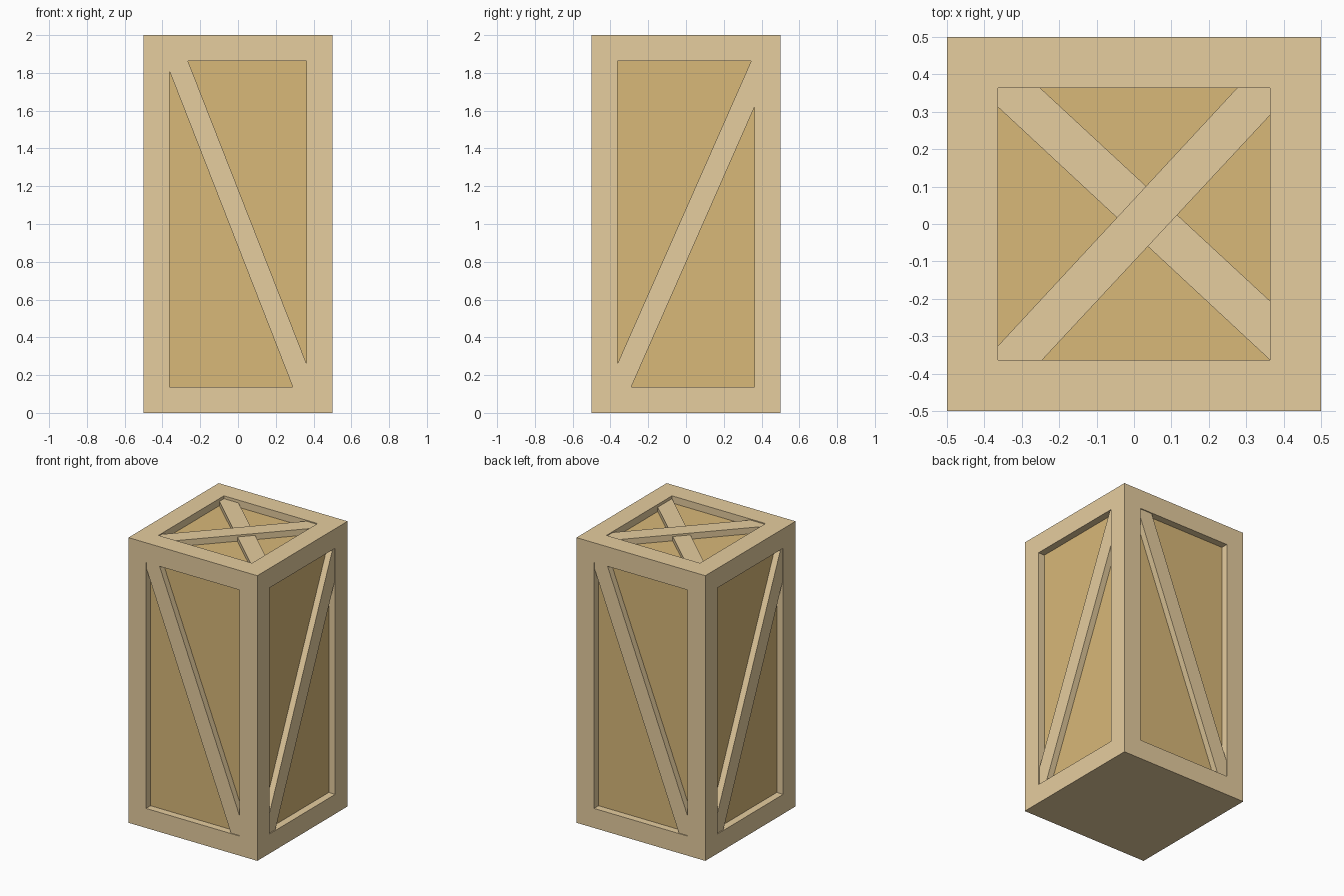
import bpy, bmesh
from math import radians
from mathutils import Matrix, Vector

if "Cube" in bpy.data.objects:
    bpy.data.objects.remove(bpy.data.objects["Cube"])

BORDER, DEPTH = 0.137, 0.05
I = 0.5 - BORDER                 # half width of each opening
LO, HI = BORDER, 2 - BORDER      # bottom and top of the side openings


def material(name, color):
    m = bpy.data.materials.new(name)
    m.diffuse_color = (*color, 1)
    m.use_nodes = True
    m.node_tree.nodes["Principled BSDF"].inputs["Base Color"].default_value = m.diffuse_color
    return m


FRAME = material("light_wood", (0.79, 0.61, 0.345))
PANEL = material("dark_wood", (0.69, 0.48, 0.19))


def add_object(name, bm, mats):
    me = bpy.data.meshes.new(name)
    bmesh.ops.recalc_face_normals(bm, faces=bm.faces)
    bm.to_mesh(me)
    bm.free()
    for m in mats:
        me.materials.append(m)
    ob = bpy.data.objects.new(name, me)
    bpy.context.collection.objects.link(ob)
    return ob


def brace(name, outline, matrix, drop):
    """Board with a flat outline; local z = 0 is the outer frame surface."""
    bm = bmesh.new()
    face = bm.faces.new([bm.verts.new((x, y, -DEPTH - 0.01)) for x, y in outline])
    ext = bmesh.ops.extrude_face_region(bm, geom=[face])["geom"]
    for v in ext:
        if isinstance(v, bmesh.types.BMVert):
            v.co.z = -drop
    ob = add_object(name, bm, [FRAME])
    ob.matrix_world = matrix


# Crate body: box with recessed panels on the four sides and the top
bm = bmesh.new()
bmesh.ops.create_cube(bm, size=1, matrix=Matrix.Translation((0, 0, 1)) @ Matrix.Diagonal((1, 1, 2, 1)))
bm.normal_update()
panels = [f for f in bm.faces if f.normal.z > -0.5]
bmesh.ops.inset_individual(bm, faces=panels, thickness=BORDER, use_even_offset=True)
panels = bmesh.ops.extrude_discrete_faces(bm, faces=panels)["faces"]
bm.normal_update()
for f in panels:
    f.material_index = 1
    bmesh.ops.translate(bm, verts=f.verts, vec=f.normal * -DEPTH)
add_object("crate_body", bm, [FRAME, PANEL])

# Side braces: front and right outlines, repeated on the opposite sides
falling = [(-I, HI), (-0.265, HI), (I, 0.26), (I, LO), (0.29, LO), (-I, 1.81)]
rising = [(-I, 0.26), (0.345, HI), (I, HI), (I, 1.62), (-0.29, LO), (-I, LO)]
stand = Matrix.Translation((0, -0.5, 0)) @ Matrix.Rotation(radians(90), 4, 'X')
for i, side in enumerate(("front", "right", "back", "left")):
    turn = Matrix.Rotation(radians(90 * i), 4, 'Z')
    brace(side + "_brace", rising if i % 2 else falling, turn @ stand, 0.007)

# Crossed top braces, one lying over the other
top = Matrix.Translation((0, 0, 2))
brace("top_brace_upper", [(-I, -0.325), (0.275, I), (I, I), (I, 0.29), (-0.245, -I), (-I, -I)], top, 0.007)
brace("top_brace_lower", [(-I, I), (-0.25, I), (I, -0.205), (I, -I), (-I, 0.312)], top, 0.02)
